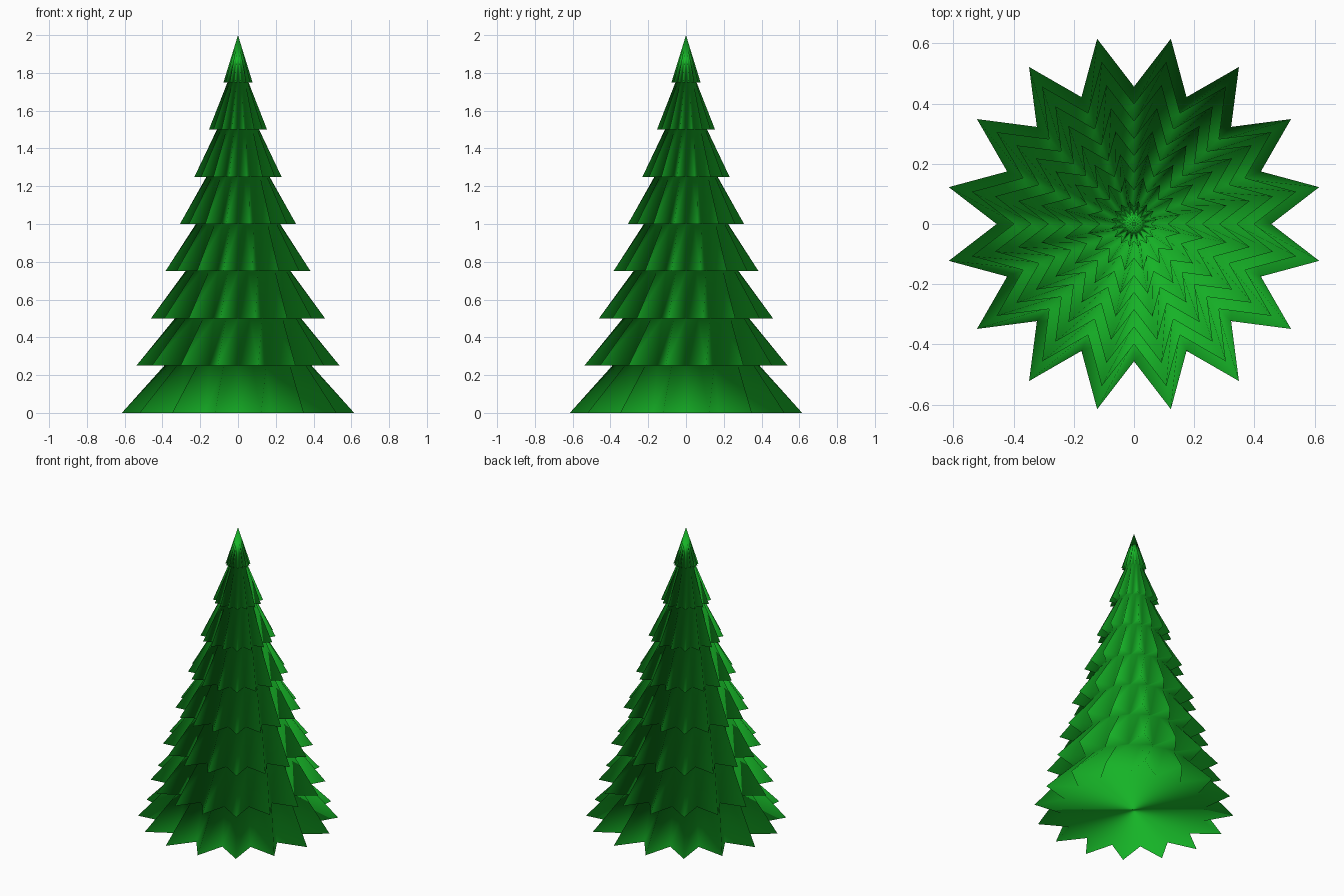
import bpy, bmesh
from math import cos, sin, pi

if "Cube" in bpy.data.objects:
    bpy.data.objects.remove(bpy.data.objects["Cube"])

TIERS, STEP, SIDES = 8, 0.25, 32
TIP_R, NOTCH_R, WAIST_R = 0.627, 0.456, 0.446   # radii for a full-size tier

bm = bmesh.new()


def ring(z, r_even, r_odd):
    """Closed ring of verts; even ones are notches, odd ones are tips."""
    out = []
    for i in range(SIDES):
        a = 2 * pi * i / SIDES
        r = r_odd if i % 2 else r_even
        out.append(bm.verts.new((r * cos(a), r * sin(a), z)))
    return out


def bridge(lower, upper):
    for i in range(SIDES):
        j = (i + 1) % SIDES
        bm.faces.new((lower[i], lower[j], upper[j], upper[i]))


# Stacked pleated tiers: star-shaped skirt narrowing to a round waist
waist = None
for k in range(TIERS):
    s = (TIERS - k) / TIERS
    skirt = ring(k * STEP, NOTCH_R * s, TIP_R * s)
    if waist is None:
        bm.faces.new(list(reversed(skirt)))      # closed base
    else:
        bridge(waist, skirt)                     # flat underside of the tier
    if k < TIERS - 1:
        w = WAIST_R * (TIERS - k - 1) / TIERS
        waist = ring((k + 1) * STEP, w, w)
        bridge(skirt, waist)
    else:
        # Pointed top
        apex = bm.verts.new((0, 0, TIERS * STEP))
        for i in range(SIDES):
            bm.faces.new((skirt[i], skirt[(i + 1) % SIDES], apex))

bmesh.ops.recalc_face_normals(bm, faces=bm.faces[:])
for f in bm.faces:
    f.smooth = True

mesh = bpy.data.meshes.new("tree_foliage")
bm.to_mesh(mesh)
bm.free()
tree = bpy.data.objects.new("tree_foliage", mesh)
bpy.context.collection.objects.link(tree)

# Green foliage colour
green = bpy.data.materials.new("foliage_green")
green.diffuse_color = (0.008, 0.45, 0.02, 1)
green.use_nodes = True
green.node_tree.nodes["Principled BSDF"].inputs["Base Color"].default_value = green.diffuse_color
mesh.materials.append(green)
